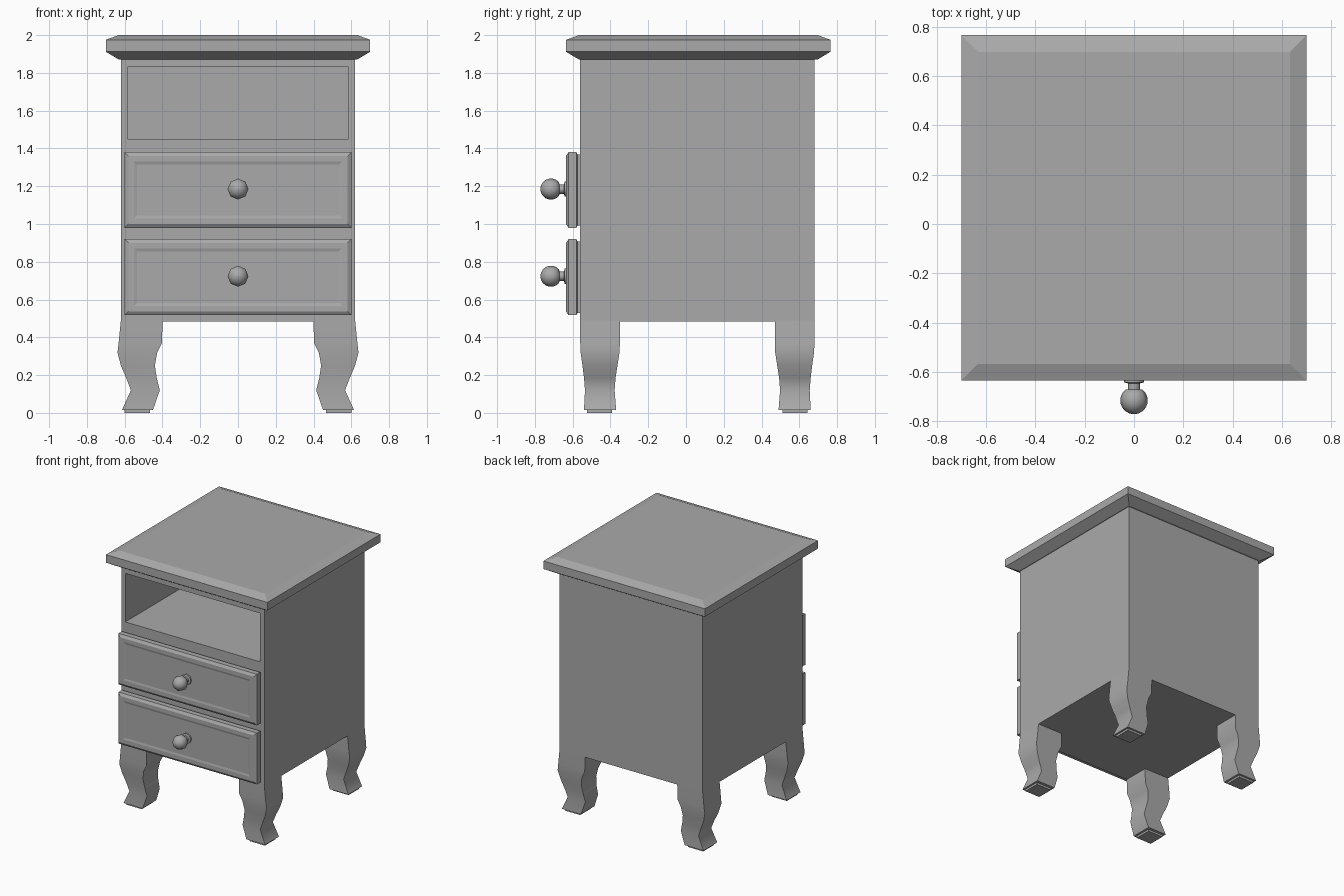
import bpy, bmesh, math
from mathutils import Vector

if "Cube" in bpy.data.objects:
    bpy.data.objects.remove(bpy.data.objects["Cube"], do_unlink=True)

GREY = (0.4, 0.4, 0.4, 1)
paint = bpy.data.materials.new("grey paint")
paint.use_nodes = True
paint.diffuse_color = GREY
paint.node_tree.nodes["Principled BSDF"].inputs["Base Color"].default_value = GREY


def loft(name, rings, smooth=None):
    """Skin a run of closed point rings and cap both ends."""
    bm = bmesh.new()
    loops = [[bm.verts.new(p) for p in ring] for ring in rings]
    n = len(loops[0])
    for a, b in zip(loops, loops[1:]):
        for i in range(n):
            j = (i + 1) % n
            bm.faces.new((a[i], a[j], b[j], b[i]))
    bm.faces.new(loops[0])
    bm.faces.new(loops[-1])
    bmesh.ops.recalc_face_normals(bm, faces=bm.faces)
    mesh = bpy.data.meshes.new(name)
    bm.to_mesh(mesh)
    bm.free()
    mesh.materials.append(paint)
    obj = bpy.data.objects.new(name, mesh)
    bpy.context.collection.objects.link(obj)
    if smooth:
        bpy.ops.object.select_all(action="DESELECT")
        obj.select_set(True)
        bpy.context.view_layer.objects.active = obj
        bpy.ops.object.shade_smooth_by_angle(angle=math.radians(smooth))
    return obj


def flat_ring(x0, x1, y0, y1, z):
    return [(x0, y0, z), (x1, y0, z), (x1, y1, z), (x0, y1, z)]


def upright_ring(half, z0, z1, y):
    return [(-half, y, z0), (half, y, z0), (half, y, z1), (-half, y, z1)]


MID_Y = 0.06  # centre of the cabinet, front to back

# Cabinet body with the open shelf sunk into its front
loft("cabinet_body", [
    upright_ring(0.62, 0.485, 1.88, 0.68),
    upright_ring(0.62, 0.485, 1.88, -0.56),
    upright_ring(0.585, 1.45, 1.83, -0.56),
    upright_ring(0.585, 1.45, 1.83, 0.645),
])

# Table top, moulded above and below
top_profile = [(0.63, 1.87), (0.70, 1.912), (0.70, 1.975), (0.632, 2.0)]
loft("table_top", [flat_ring(-h, h, MID_Y + 0.005 - h, MID_Y + 0.005 + h, z)
                   for h, z in top_profile])

# Drawer fronts: (inset, y) from the back edge to the shallow centre panel
drawer_profile = [(0.012, -0.55), (0.012, -0.575), (0, -0.58), (0, -0.622),
                  (0.02, -0.635), (0.05, -0.635), (0.065, -0.631)]
# Knobs: (radius, y) from the collar to the tip of the ball
BALL = 0.056
knob_profile = [(0.04, -0.625), (0.04, -0.642), (0.025, -0.646), (0.025, -0.67)]
for k in range(2, 9):
    a = math.pi * k / 9
    knob_profile.append((BALL * math.sin(a), -0.715 + BALL * math.cos(a)))
knob_profile.append((0.004, -0.715 - BALL))

for label, z0, z1 in (("upper", 0.98, 1.38), ("lower", 0.517, 0.92)):
    loft(label + "_drawer", [upright_ring(0.6 - d, z0 + d, z1 - d, y)
                             for d, y in drawer_profile])
    zc = (z0 + z1) / 2 + 0.005
    sides = [math.tau * i / 8 for i in range(8)]
    loft(label + "_knob", [[(r * math.cos(a), y, zc + r * math.sin(a)) for a in sides]
                           for r, y in knob_profile], smooth=50)

# Curved legs: (height, inner x, outer x, inner y, outer y) from the centre
leg_profile = [(0.49, 0.40, 0.62, 0.41, 0.62), (0.37, 0.402, 0.632, 0.41, 0.62),
               (0.32, 0.428, 0.638, 0.412, 0.618), (0.25, 0.44, 0.62, 0.423, 0.608),
               (0.185, 0.43, 0.592, 0.433, 0.6), (0.12, 0.414, 0.567, 0.438, 0.595),
               (0.016, 0.45, 0.614, 0.43, 0.60)]
for sx, side in ((1, "left"), (-1, "right")):
    for sy, end in ((-1, "front"), (1, "back")):
        def corner(z, xi, xo, yi, yo):
            return flat_ring(sx * xi, sx * xo, MID_Y + sy * yi, MID_Y + sy * yo, z)
        loft(f"{end}_{side}_leg", [corner(*p) for p in leg_profile], smooth=50)
        loft(f"{end}_{side}_foot_pad", [corner(z, 0.467, 0.60, 0.452, 0.584)
                                        for z in (0.02, 0)])
